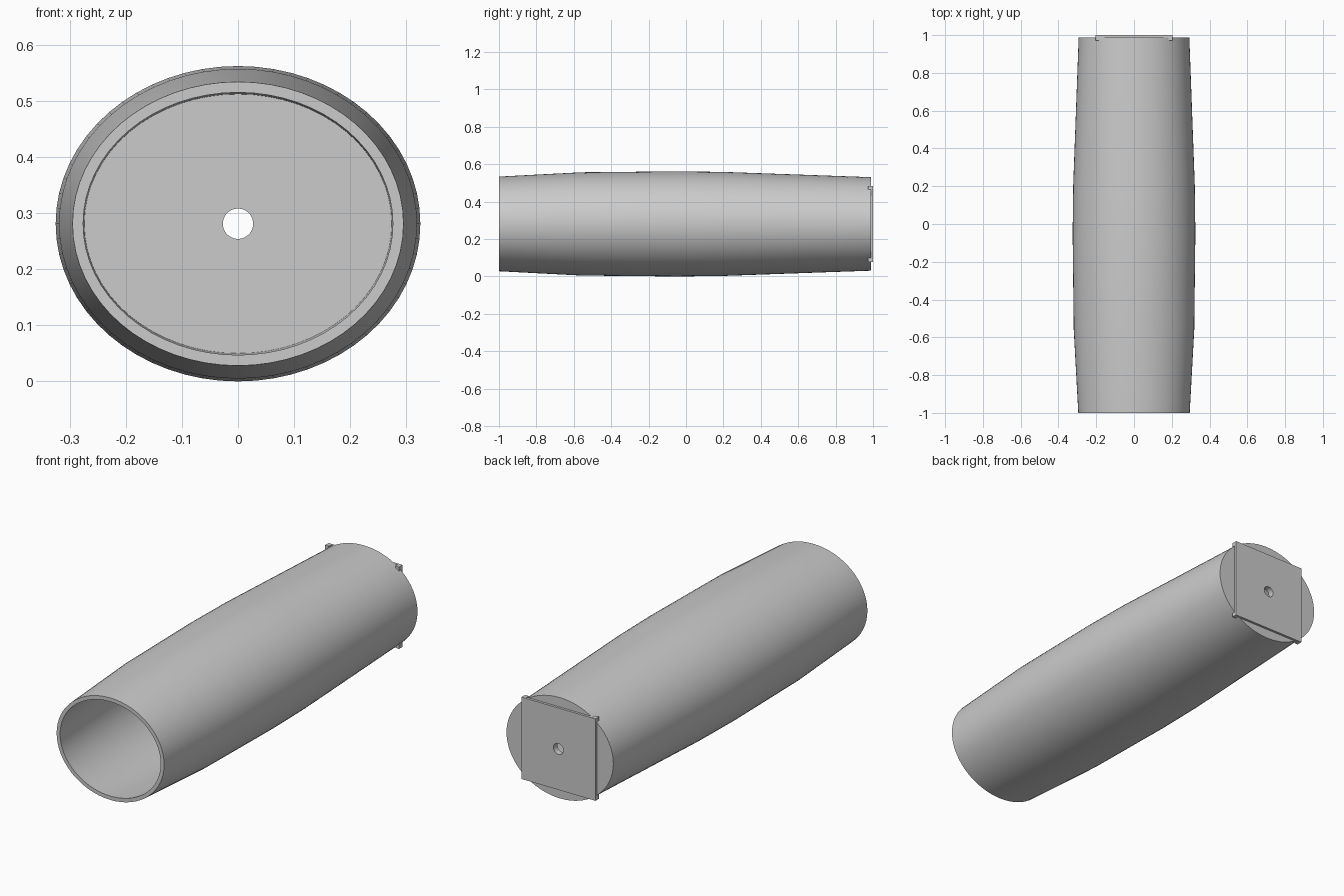
import bpy, bmesh, math

if "Cube" in bpy.data.objects:
    bpy.data.objects.remove(bpy.data.objects["Cube"])

N = 64
CZ = 0.281          # height of the tube axis
WALL = 0.019
HOLE = 0.027


def ring_loft(name, rings):
    """Closed loft of (y, half_x, half_z, is_square) rings around the tube axis."""
    bm = bmesh.new()
    loops = []
    for y, a, b, square in rings:
        loop = []
        for i in range(N):
            t = 2 * math.pi * i / N
            c, s = math.cos(t), math.sin(t)
            k = 1 / max(abs(c), abs(s)) if square else 1
            loop.append(bm.verts.new((a * c * k, y, CZ + b * s * k)))
        loops.append(loop)
    for j, lo in enumerate(loops):
        hi = loops[(j + 1) % len(loops)]
        for i in range(N):
            k = (i + 1) % N
            bm.faces.new((lo[i], lo[k], hi[k], hi[i]))
    return finish(name, bm)


def finish(name, bm):
    bmesh.ops.recalc_face_normals(bm, faces=bm.faces)
    me = bpy.data.meshes.new(name)
    bm.to_mesh(me)
    bm.free()
    ob = bpy.data.objects.new(name, me)
    bpy.context.collection.objects.link(ob)
    bpy.ops.object.select_all(action='DESELECT')
    bpy.context.view_layer.objects.active = ob
    ob.select_set(True)
    bpy.ops.object.shade_smooth_by_angle(angle=math.radians(30))
    return ob


# Barrel shell: outer wall, back cap with hole, inner wall, front rim
BACK = 0.988
outer = [(-1.0, 0.295, 0.253), (-0.56, 0.319, 0.276), (-0.05, 0.325, 0.281),
         (0.2, 0.322, 0.278), (BACK, 0.293, 0.250)]
inner = [(min(y, BACK - WALL), a - WALL, b - WALL) for y, a, b in outer]
rings = [(*p, False) for p in outer]
rings += [(BACK, HOLE, HOLE, False), (BACK - WALL, HOLE, HOLE, False)]
rings += [(*p, False) for p in reversed(inner)]
ring_loft("barrel_shell", rings)

# Square mounting plate with centre hole
H = 0.203
ring_loft("back_plate", [(BACK, HOLE, HOLE, False), (BACK, H, H, True),
                         (1.0, H, H, True), (1.0, HOLE, HOLE, False)])

# Corner clips wrapping forward from the plate
bm = bmesh.new()
S, Y0 = 0.02, 0.972
for sx in (-1, 1):
    for sz in (-1, 1):
        vs = bmesh.ops.create_cube(bm, size=1)["verts"]
        bmesh.ops.scale(bm, vec=(S, 1.0 - Y0, S), verts=vs)
        bmesh.ops.translate(bm, verts=vs, vec=(
            sx * (H - S / 2), (1.0 + Y0) / 2, CZ + sz * (H - S / 2)))
finish("corner_clips", bm)
